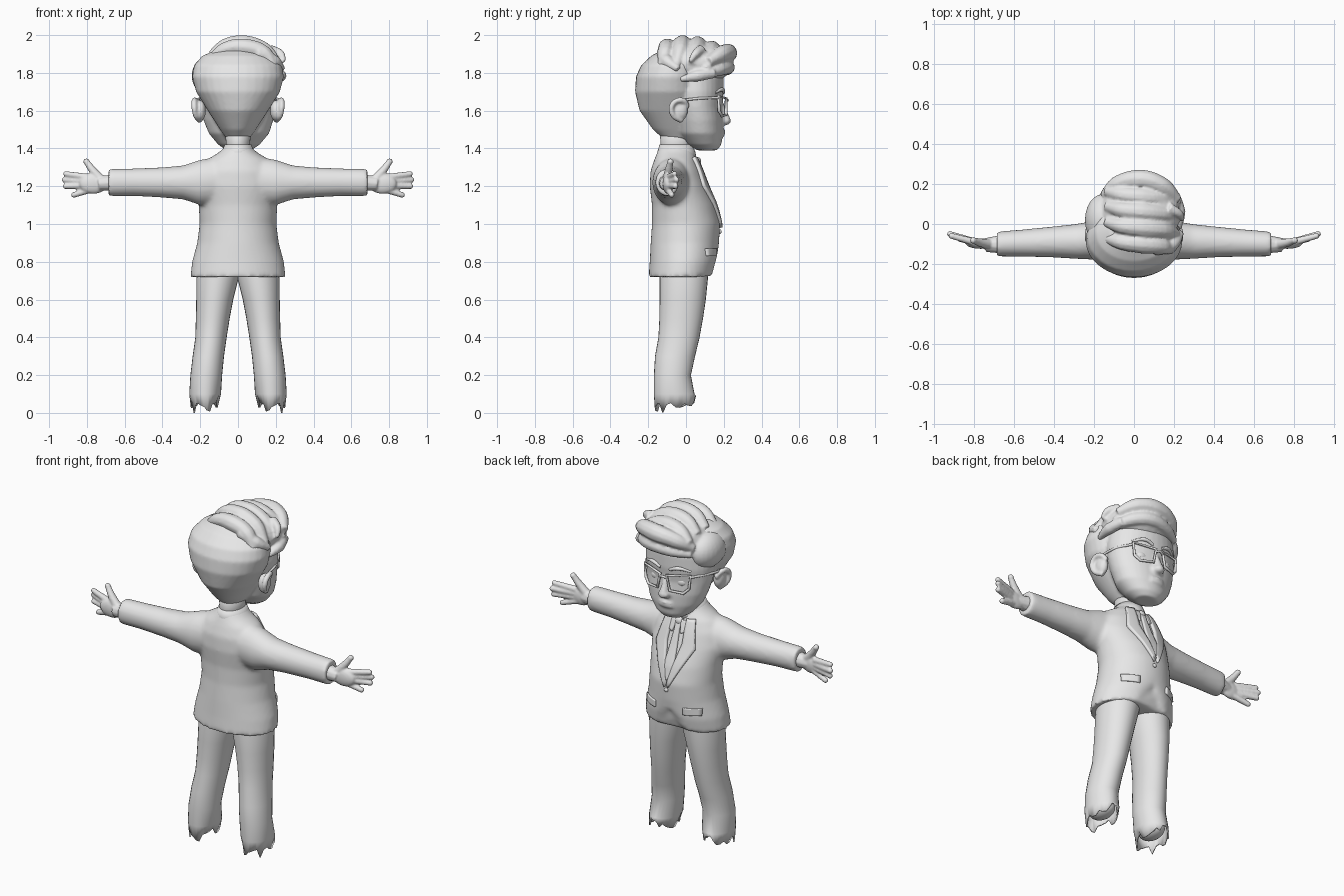
import bpy, bmesh, math, random
from mathutils import Vector

random.seed(4)
if "Cube" in bpy.data.objects:
    bpy.data.objects.remove(bpy.data.objects["Cube"], do_unlink=True)

grey = bpy.data.materials.new("plain_grey")
grey.use_nodes = True
grey.diffuse_color = (0.8, 0.8, 0.8, 1)
grey.node_tree.nodes["Principled BSDF"].inputs["Base Color"].default_value = (0.8, 0.8, 0.8, 1)


def add_object(name, mesh):
    obj = bpy.data.objects.new(name, mesh)
    bpy.context.collection.objects.link(obj)
    mesh.materials.clear()
    mesh.materials.append(grey)
    for poly in mesh.polygons:
        poly.use_smooth = True
    return obj


def from_bmesh(name, bm):
    bmesh.ops.recalc_face_normals(bm, faces=bm.faces)
    mesh = bpy.data.meshes.new(name)
    bm.to_mesh(mesh)
    bm.free()
    return add_object(name, mesh)


def loft(name, rings, along_x=False, side=1, n=32, open_start=False):
    """Oval rings (position, low a, high a, low b, high b) skinned along z or x."""
    bm = bmesh.new()
    rows = []
    for t, a0, a1, b0, b1 in rings:
        row = []
        for i in range(n):
            ang = math.tau * i / n
            a = (a0 + a1) / 2 + (a1 - a0) / 2 * math.cos(ang)
            b = (b0 + b1) / 2 + (b1 - b0) / 2 * math.sin(ang)
            row.append(bm.verts.new((side * t, a, b) if along_x else (a, b, t)))
        rows.append(row)
    for low, high in zip(rows, rows[1:]):
        for i in range(n):
            j = (i + 1) % n
            bm.faces.new((low[i], low[j], high[j], high[i]))
    if not open_start:
        bm.faces.new(rows[0])
    bm.faces.new(rows[-1])
    return from_bmesh(name, bm)


def ball(name, centre, radii):
    bm = bmesh.new()
    bmesh.ops.create_uvsphere(bm, u_segments=24, v_segments=16, radius=1)
    for v in bm.verts:
        v.co = Vector(c + r * p for c, r, p in zip(centre, radii, v.co))
    return from_bmesh(name, bm)


def tube(name, points, radii, closed=False, handle="AUTO"):
    """Round tube through the points with a radius at each one."""
    curve = bpy.data.curves.new(name, "CURVE")
    curve.dimensions = "3D"
    curve.bevel_depth = 1
    curve.bevel_resolution = 3
    curve.use_fill_caps = True
    spline = curve.splines.new("BEZIER")
    spline.bezier_points.add(len(points) - 1)
    for p, co, r in zip(spline.bezier_points, points, radii):
        p.co, p.radius = co, r
        p.handle_left_type = p.handle_right_type = handle
    spline.use_cyclic_u = closed
    temp = bpy.data.objects.new(name + "_path", curve)
    bpy.context.collection.objects.link(temp)
    graph = bpy.context.evaluated_depsgraph_get()
    mesh = bpy.data.meshes.new_from_object(temp.evaluated_get(graph))
    bpy.data.objects.remove(temp, do_unlink=True)
    return add_object(name, mesh)


def fuse(name, parts, voxel, rounds):
    """Blend overlapping parts into one soft surface."""
    bpy.ops.object.select_all(action="DESELECT")
    for part in parts:
        part.select_set(True)
    bpy.context.view_layer.objects.active = parts[0]
    bpy.ops.object.join()
    obj = parts[0]
    obj.name = name
    remesh = obj.modifiers.new("Remesh", "REMESH")
    remesh.mode = "VOXEL"
    remesh.voxel_size = voxel
    remesh.use_smooth_shade = True
    smooth = obj.modifiers.new("Smooth", "SMOOTH")
    smooth.iterations = rounds
    return obj


def mirror(obj):
    obj.modifiers.new("Mirror", "MIRROR")
    return obj


def cloth_strip(name, left, right, target, thick, both=True):
    """Strip between two (x, z) lines, laid on the front of the target."""
    bm = bmesh.new()
    rows, steps, across = [], 8, 5
    for k in range(len(left) - 1):
        for s in range(steps + (k == len(left) - 2)):
            f = s / steps
            a = Vector(left[k]).lerp(Vector(left[k + 1]), f)
            b = Vector(right[k]).lerp(Vector(right[k + 1]), f)
            line = [a.lerp(b, i / across) for i in range(across + 1)]
            rows.append([bm.verts.new((p.x, 0.5, p.y)) for p in line])
    for r, q in zip(rows, rows[1:]):
        for i in range(across):
            bm.faces.new((r[i], r[i + 1], q[i + 1], q[i]))
    obj = from_bmesh(name, bm)
    if both:
        mirror(obj)
    wrap = obj.modifiers.new("Wrap", "SHRINKWRAP")
    wrap.target = target
    wrap.wrap_method = "PROJECT"
    wrap.use_project_y = True
    wrap.use_positive_direction = False
    wrap.use_negative_direction = True
    wrap.offset = 0.002
    solid = obj.modifiers.new("Thickness", "SOLIDIFY")
    solid.thickness = thick
    solid.offset = 0


# Jacket: torso with both sleeves, cut away at the front hem
torso = loft("torso", [
    (.72, -.252, .252, -.198, .15), (.8, -.243, .243, -.192, .167), (.9, -.216, .216, -.187, .175),
    (1, -.203, .203, -.18, .18), (1.1, -.208, .208, -.18, .155), (1.2, -.225, .225, -.192, .112),
    (1.28, -.21, .21, -.188, .082), (1.34, -.165, .165, -.168, .057), (1.38, -.1, .1, -.152, .042),
    (1.41, -.068, .068, -.14, .03)], n=48)
for v in torso.data.vertices:
    if v.co.y > 0 and v.co.z < .85:
        v.co.z += max(0, 1 - abs(v.co.x) / .1) * (.87 - v.co.z) * .7
sleeves = [loft("sleeve", [
    (.08, -.17, .03, 1.1, 1.36), (.2, -.178, .016, 1.1, 1.34), (.29, -.174, 0, 1.13, 1.31),
    (.4, -.167, -.012, 1.14, 1.3), (.55, -.163, -.027, 1.148, 1.294),
    (.685, -.162, -.038, 1.148, 1.292)], True, s) for s in (1, -1)]
jacket = fuse("jacket", [torso] + sleeves, .012, 5)

# Collar, lapels, tie and pocket flaps
loft("shirt_collar", [(1.34, -.1, .1, -.15, .058), (1.38, -.088, .088, -.152, .05),
                      (1.42, -.07, .07, -.14, .035)])
cloth_strip("lapel", [(.045, 1.35), (.05, 1.22), (.002, 1)],
            [(.09, 1.35), (.125, 1.2), (.012, .98)], jacket, .026)
cloth_strip("collar_point", [(.008, 1.34), (.03, 1.27)], [(.06, 1.34), (.05, 1.28)], jacket, .02)
cloth_strip("tie", [(-.018, 1.34), (-.014, 1.29), (-.03, 1.1), (-.004, 1.02)],
            [(.018, 1.34), (.014, 1.29), (.03, 1.1), (.004, 1.02)], jacket, .022, False)
cloth_strip("pocket_flap", [(.09, .87), (.09, .83)], [(.18, .87), (.18, .83)], jacket, .014)
ball("tie_knot", (0, .062, 1.33), (.024, .018, .024))
ball("button", (.005, .18, .96), (.012, .008, .012))

# Trousers: hollow legs with ragged hems
leg = loft("trouser_leg", [
    (.05, .108, .25, -.166, .054), (.1, .09, .258, -.17, .045), (.2, .084, .252, -.17, .026),
    (.3, .074, .24, -.164, .048), (.4, .06, .226, -.146, .072), (.5, .044, .223, -.141, .09),
    (.6, .025, .221, -.14, .105), (.72, -.005, .22, -.14, .117), (.82, -.01, .2, -.13, .12)],
    n=28, open_start=True)
hem = leg.data.vertices[:28]
for v in hem:
    v.co.z = max(.006, .045 + .2 * (v.co.y + .06) + random.uniform(-.03, .03))
min(hem, key=lambda v: v.co.z).co.z = 0
leg.modifiers.new("Cloth", "SOLIDIFY").thickness = .008
mirror(leg)
mirror(ball("ankle_stump", (.175, -.06, .1), (.06, .085, .05)))

# Hands
palm = [ball("palm", (.765, -.098, 1.213), (.075, .026, .053)),
        tube("wrist", [(.65, -.1, 1.22), (.74, -.105, 1.213)], (.048, .036))]
fingers = [((.79, -.092, 1.247), (.91, -.06, 1.265)), ((.8, -.088, 1.225), (.918, -.05, 1.234)),
           ((.8, -.09, 1.203), (.912, -.056, 1.2)), ((.78, -.094, 1.183), (.868, -.075, 1.154))]
for base, tip in fingers:
    palm += [tube("finger", [base, tip], (.019, .015)), ball("fingertip", tip, (.016, .015, .015))]
thumb_tip = (.802, -.082, 1.33)
palm += [tube("thumb", [(.725, -.1, 1.235), (.77, -.092, 1.285), thumb_tip], (.026, .021, .016)),
         ball("thumb_tip", thumb_tip, (.017, .017, .017))]
mirror(fuse("hand", palm, .006, 3))

# Neck and head
loft("neck", [(1.36, -.07, .07, -.14, .03), (1.43, -.064, .064, -.135, .03), (1.52, -.07, .07, -.14, .05)])
skull = loft("skull", [
    (1.45, -.06, .06, -.12, .05), (1.5, -.095, .095, -.175, .08), (1.6, -.16, .16, -.246, .1),
    (1.7, -.222, .222, -.27, .1), (1.78, -.243, .243, -.265, .1), (1.84, -.232, .232, -.238, .1),
    (1.89, -.19, .19, -.185, .1), (1.92, -.12, .12, -.13, .07)])
face = loft("face", [
    (1.39, -.06, .07, .06, .165), (1.42, -.105, .115, .01, .187), (1.48, -.155, .165, -.04, .196),
    (1.55, -.183, .187, -.06, .196), (1.62, -.2, .2, -.08, .19), (1.7, -.207, .207, -.1, .2),
    (1.78, -.2, .2, -.1, .2), (1.85, -.17, .17, -.1, .17), (1.9, -.1, .1, -.08, .1)])
nose = tube("nose", [(0, .178, 1.65), (0, .2, 1.59), (0, .212, 1.548)], (.016, .02, .026))
lips = [ball("lip", (0, .19, z), (.048, .018, .01)) for z in (1.472, 1.492)]
nose_ball = ball("nose_tip", (0, .208, 1.546), (.034, .03, .024))
fuse("head", [skull, face, nose, nose_ball] + lips, .009, 4)
mirror(ball("eye", (.078, .152, 1.622), (.04, .03, .03)))
mirror(tube("eyebrow", [(.03, .198, 1.695), (.08, .192, 1.712), (.145, .155, 1.695)], (.008, .011, .006)))
ear = [ball("ear_core", (.2, -.035, 1.6), (.03, .045, .055)),
       tube("ear_rim", [(.2, .01, 1.62), (.225, -.02, 1.655), (.232, -.07, 1.635),
                        (.225, -.07, 1.58), (.2, -.02, 1.545)], [.015] * 5)]
mirror(fuse("ear", ear, .007, 3))

# Glasses
rim = [(.022, .213, 1.665), (.15, .172, 1.678), (.142, .175, 1.6), (.115, .19, 1.572), (.04, .212, 1.578)]
mirror(tube("glasses_rim", rim, [.008] * 5, True, "VECTOR"))
mirror(tube("glasses_arm", [(.15, .17, 1.668), (.2, .07, 1.665), (.215, -.02, 1.655)], [.007] * 3))
tube("glasses_bridge", [(-.025, .213, 1.648), (0, .22, 1.655), (.025, .213, 1.648)], [.007] * 3)

# Hair: a swept mass, a full side lobe and overlapping locks
hair = [ball("hair_mass", (.03, .05, 1.845), (.2, .19, .115)),
        ball("side_lobe", (-.155, .02, 1.785), (.09, .13, .105))]
for y, lift, reach in ((-.1, -.018, .19), (-.02, 0, .215), (.06, -.006, .225), (.135, -.03, .22)):
    hair.append(tube("top_lock", [
        (-.14, y + .03, 1.895 + lift), (-.06, y + .01, 1.945 + lift), (.04, y, 1.952 + lift),
        (.14, y - .01, 1.918 + lift), (reach, y - .03, 1.845 + lift)], (.025, .04, .048, .043, .022)))
hair += [
    tube("front_wave", [(-.15, .14, 1.83), (-.08, .2, 1.88), (.04, .222, 1.905), (.14, .19, 1.9),
                        (.22, .12, 1.86)], (.025, .042, .05, .045, .025)),
    tube("fringe", [(-.15, .16, 1.8), (-.06, .205, 1.815), (.06, .218, 1.83), (.15, .175, 1.82),
                    (.22, .09, 1.79)], (.018, .032, .04, .038, .022)),
    tube("side_lock", [(.2, .15, 1.8), (.225, .06, 1.785), (.222, -.03, 1.765)], (.028, .032, .014)),
    tube("back_lock", [(.1, -.13, 1.91), (.19, -.1, 1.86), (.235, -.04, 1.82)], (.03, .036, .018)),
    tube("loose_tip", [(.17, .08, 1.92), (.225, .05, 1.9), (.245, .02, 1.86)], (.03, .022, .01))]
fuse("hair", hair, .008, 2)
